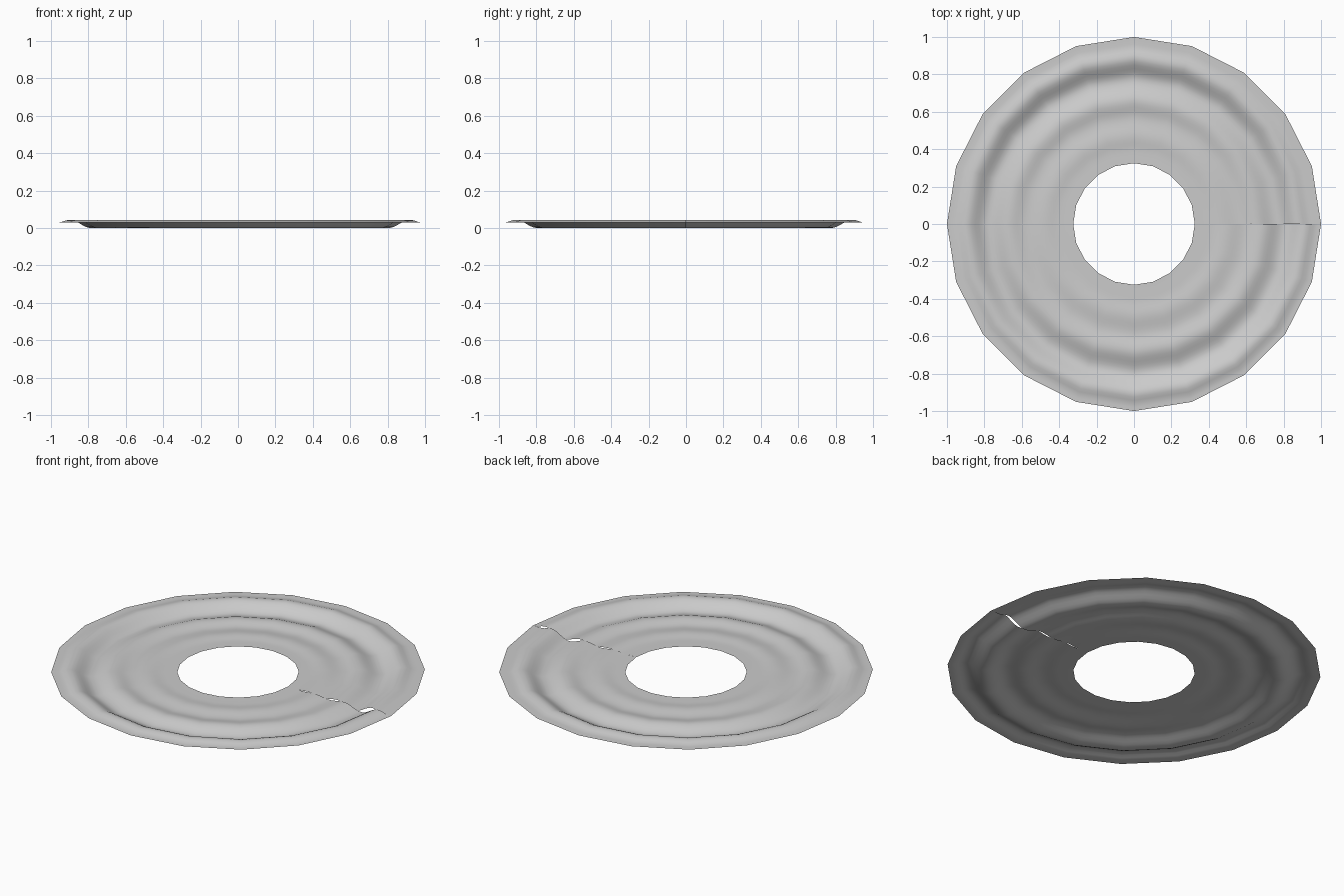
import bpy
import bmesh
import math

old = bpy.data.objects.get("Cube")
if old:
    bpy.data.objects.remove(old)

SIDES = 20
RINGS = 36
INNER, OUTER = 0.325, 1.0
DRIFT = 0.04  # how far the ripples wander outward over one turn

# Ripple crests and troughs: radius, height
KNOTS = [(0.2, 0.024), (0.4, 0.022), (0.48, 0.028), (0.58, 0.018),
         (0.67, 0.031), (0.785, 0.001), (0.9, 0.045), (0.965, 0.03), (1.2, 0.03)]


def ripple_height(r):
    for (r0, z0), (r1, z1) in zip(KNOTS, KNOTS[1:]):
        if r <= r1:
            t = (r - r0) / (r1 - r0)
            return z0 + (z1 - z0) * (1 - math.cos(math.pi * t)) / 2
    return KNOTS[-1][1]


# Plain grey material
grey = bpy.data.materials.new("light_grey")
grey.use_nodes = True
colour = (0.6, 0.6, 0.6, 1)
grey.diffuse_color = colour
grey.node_tree.nodes["Principled BSDF"].inputs["Base Color"].default_value = colour

# Rippled ring sheet, left open along one radial seam
bm = bmesh.new()
spokes = []
for i in range(SIDES + 1):
    turn = i / SIDES
    angle = turn * math.tau
    shift = DRIFT * (turn - 0.5)
    spoke = []
    for j in range(RINGS + 1):
        r = INNER + (OUTER - INNER) * j / RINGS
        spoke.append(bm.verts.new((r * math.cos(angle), r * math.sin(angle),
                                   ripple_height(r - shift))))
    spokes.append(spoke)
for a, b in zip(spokes, spokes[1:]):
    for j in range(RINGS):
        bm.faces.new((a[j], a[j + 1], b[j + 1], b[j]))

# Rest the lowest trough on the ground
low = min(v.co.z for v in bm.verts)
for v in bm.verts:
    v.co.z -= low

mesh = bpy.data.meshes.new("rippled_ring")
bm.to_mesh(mesh)
bm.free()
mesh.materials.append(grey)
for face in mesh.polygons:
    face.use_smooth = True
ring = bpy.data.objects.new("rippled_ring", mesh)
bpy.context.collection.objects.link(ring)
